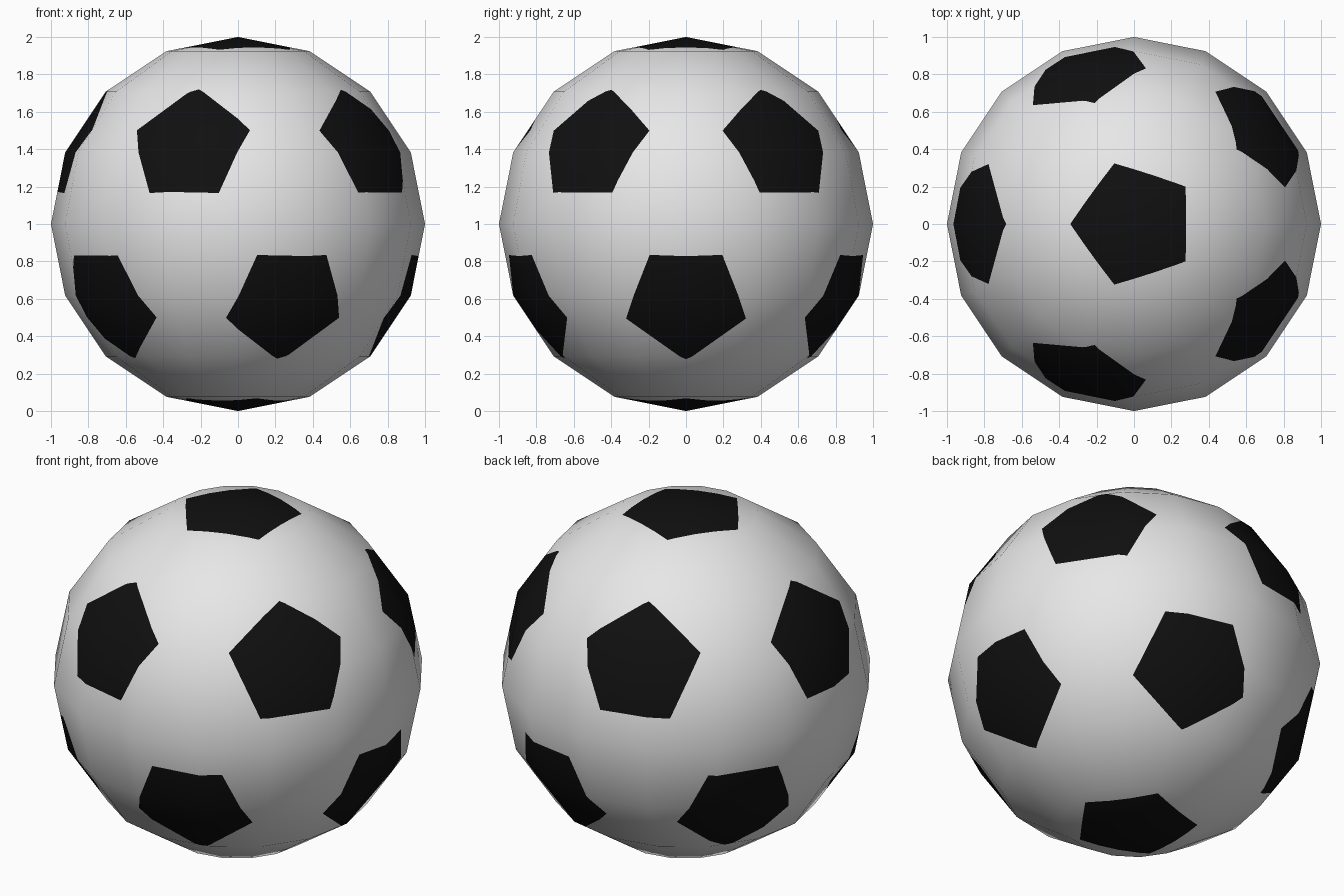
import bpy, bmesh, math
from mathutils import Vector

if "Cube" in bpy.data.objects:
    bpy.data.objects.remove(bpy.data.objects["Cube"])


def material(name, value):
    m = bpy.data.materials.new(name)
    m.diffuse_color = (value, value, value, 1)
    m.use_nodes = True
    m.node_tree.nodes["Principled BSDF"].inputs["Base Color"].default_value = m.diffuse_color
    return m


def ring(z, offset):
    r = math.sqrt(1 - z * z)
    return [Vector((r * math.cos(math.radians(offset + 72 * i)),
                    r * math.sin(math.radians(offset + 72 * i)), z)) for i in range(5)]


# Patch centres: the twelve corners of an icosahedron
h = 1 / math.sqrt(5)
centres = [Vector((0, 0, 1)), Vector((0, 0, -1))] + ring(h, 36) + ring(-h, 0)

# Low-poly ball
bm = bmesh.new()
bmesh.ops.create_uvsphere(bm, u_segments=16, v_segments=8, radius=1)

# Cut each pentagon patch into the surface, one edge plane at a time
for c in centres:
    near = [n for n in centres if 0.1 < c.dot(n) < 0.9]
    a = (near[0] - c * c.dot(near[0])).normalized()
    b = c.cross(a)
    near.sort(key=lambda n: math.atan2(n.dot(b), n.dot(a)))
    corners = [(2 * c + n).normalized() for n in near]
    planes = [corners[i].cross(corners[(i + 1) % 5]).normalized() for i in range(5)]

    def inside(f, used):
        p = f.calc_center_median().normalized()
        return p.dot(c) > 0.7 and all(p.dot(n) > 1e-5 for n in used)

    for i, n in enumerate(planes):
        faces = [f for f in bm.faces if inside(f, planes[:i])]
        geom = list({v for f in faces for v in f.verts}) \
            + list({e for f in faces for e in f.edges}) + faces
        bmesh.ops.bisect_plane(bm, geom=geom, dist=1e-5, plane_co=(0, 0, 0), plane_no=n)
    for f in bm.faces:
        if inside(f, planes):
            f.material_index = 1

for f in bm.faces:
    f.smooth = True
mesh = bpy.data.meshes.new("ball")
bm.to_mesh(mesh)
bm.free()

# Smooth round shading that ignores the patch cuts, then rest the ball on the floor
mesh.normals_split_custom_set_from_vertices([v.co.normalized() for v in mesh.vertices])
for v in mesh.vertices:
    v.co.z += 1
mesh.materials.append(material("white", 0.8))
mesh.materials.append(material("black", 0.005))
bpy.context.collection.objects.link(bpy.data.objects.new("ball", mesh))
